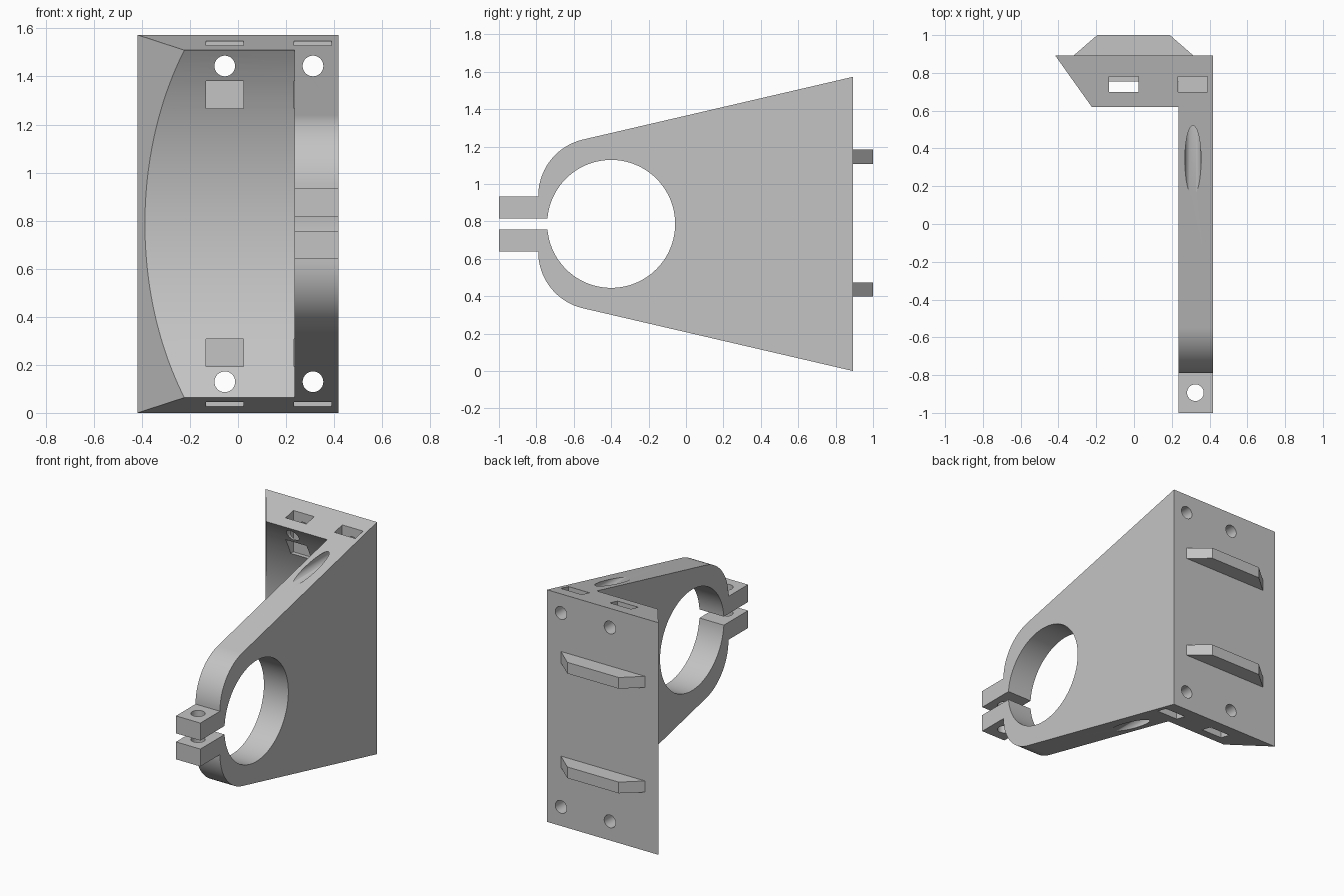
import bpy, bmesh, math
from mathutils import Matrix, Vector

if "Cube" in bpy.data.objects:
    bpy.data.objects.remove(bpy.data.objects["Cube"], do_unlink=True)

MID = 0.7865          # height of the symmetry plane
BACK = 0.893          # rear face of the mounting plate
SLOPE = 0.231         # taper of the top and bottom edges
RING_Y = -0.40        # clamp bore centre
ARM_IN, ARM_OUT = 0.235, 0.418

grey = bpy.data.materials.new("mid grey")
grey.use_nodes = True
grey.diffuse_color = (0.55, 0.55, 0.55, 1)
grey.node_tree.nodes["Principled BSDF"].inputs["Base Color"].default_value = grey.diffuse_color


def finish(bm, name):
    bmesh.ops.recalc_face_normals(bm, faces=bm.faces)
    mesh = bpy.data.meshes.new(name)
    bm.to_mesh(mesh)
    bm.free()
    mesh.materials.append(grey)
    obj = bpy.data.objects.new(name, mesh)
    bpy.context.collection.objects.link(obj)
    return obj


def prism(name, points, offset):
    """Extrude a closed 3D outline along an offset."""
    bm = bmesh.new()
    face = bm.faces.new([bm.verts.new(p) for p in points])
    new = bmesh.ops.extrude_face_region(bm, geom=[face], use_keep_orig=True)["geom"]
    verts = [g for g in new if isinstance(g, bmesh.types.BMVert)]
    bmesh.ops.translate(bm, verts=verts, vec=offset)
    return finish(bm, name)


def cylinder(name, centre, axis, radius, length, sides=48):
    bm = bmesh.new()
    turn = Vector((0, 0, 1)).rotation_difference(Vector(axis)).to_matrix().to_4x4()
    bmesh.ops.create_cone(bm, cap_ends=True, segments=sides, radius1=radius, radius2=radius,
                          depth=length, matrix=Matrix.Translation(centre) @ turn)
    return finish(bm, name)


def box(name, low, high):
    (x0, y0, z0), (x1, y1, z1) = low, high
    return prism(name, [(x0, y0, z0), (x1, y0, z0), (x1, y1, z0), (x0, y1, z0)], (0, 0, z1 - z0))


def boolean(target, tool, operation="DIFFERENCE"):
    mod = target.modifiers.new("cut", "BOOLEAN")
    mod.object, mod.operation, mod.solver = tool, operation, "EXACT"
    bpy.context.view_layer.objects.active = target
    bpy.ops.object.modifier_apply(modifier=mod.name)
    bpy.data.objects.remove(tool, do_unlink=True)


# Side outline: split lugs, rounded nose and tapering edges (upper half, then mirrored)
R = 0.309
nose_y, lug_top = -0.79, 0.147
tilt = math.atan(SLOPE)
half = [(-0.5, 0.029), (-1.0, 0.029), (-1.0, lug_top), (nose_y, lug_top)]
steps = 24
for i in range(1, steps + 1):
    a = math.pi - (math.pi / 2 - tilt) * i / steps
    half.append((nose_y + R + R * math.cos(a), lug_top + 0.003 + R * math.sin(a)))
half.append((1.0, MID + SLOPE * (1.0 - BACK)))
outline = half + [(y, -z) for y, z in reversed(half)]
bracket = prism("clamp_bracket", [(-0.6, y, MID + z) for y, z in outline], (1.2, 0, 0))

# Plan outline with the angled plate side
plan = [(-0.418, BACK), (-0.20, 0.587), (-0.20, -1.2), (ARM_OUT, -1.2), (ARM_OUT, BACK)]
boolean(bracket, prism("plan_cutter", [(x, y, -0.2) for x, y in plan], (0, 0, 2)), "INTERSECT")

# Large concave scoop beside the arm, and the clamp bore
boolean(bracket, cylinder("scoop_cutter", (ARM_IN - 1, RING_Y, MID), (1, 0, 0), 1.25, 2, 256))
boolean(bracket, cylinder("bore_cutter", (0.3, RING_Y, MID), (1, 0, 0), 0.342, 1, 128))

# Clamp screw hole through both lugs
boolean(bracket, cylinder("lug_cutter", (0.325, -0.893, MID), (0, 0, 1), 0.044, 0.6))

# Mounting screw holes and blind nut slots, top and bottom
for s in (1, -1):
    for x in (-0.055, 0.312):
        boolean(bracket, cylinder("screw_cutter", (x, 0.4, MID + s * 0.657), (0, 1, 0), 0.043, 1.6))
        z0, z1 = sorted((MID + s * 0.48, MID + s * 0.95))
        boolean(bracket, box("slot_cutter", (x - 0.078, 0.70, z0), (x + 0.078, 0.782, z1)))

# Locating ribs on the rear face
rib = [(-0.318, BACK), (-0.195, 1.0), (0.19, 1.0), (0.313, BACK), (0.313, 0.885), (-0.318, 0.885)]
ribs = [prism(name, [(x, y, z) for x, y in rib], (0, 0, 0.076))
        for name, z in (("upper_rib", 1.107), ("lower_rib", 0.398))]

# Smooth curved walls, keep crisp edges
bpy.ops.object.select_all(action="DESELECT")
bracket.select_set(True)
bpy.context.view_layer.objects.active = bracket
bpy.ops.object.shade_smooth_by_angle(angle=math.radians(25))
weighted = bracket.modifiers.new("even_normals", "WEIGHTED_NORMAL")
weighted.keep_sharp = True
